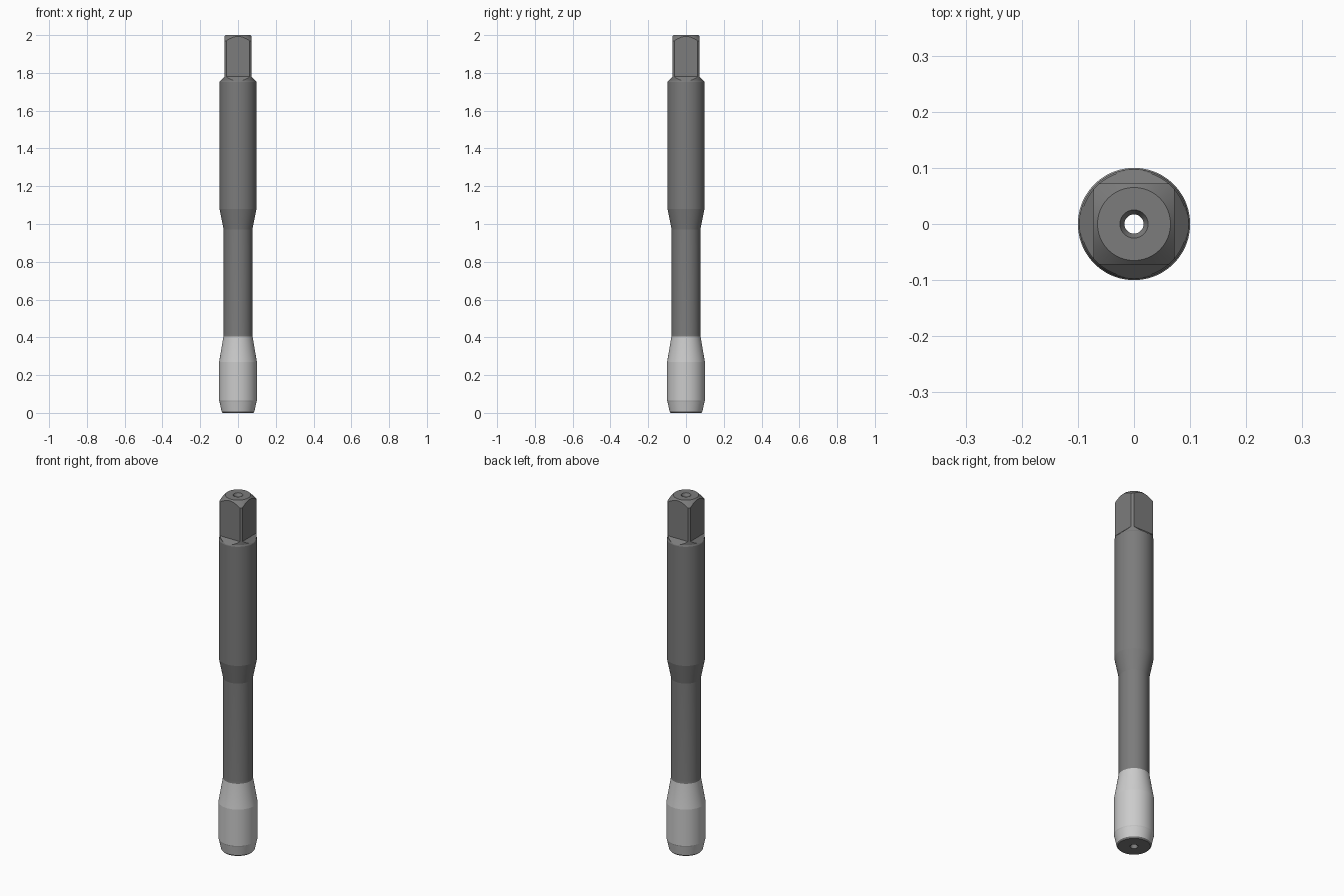
import bpy, bmesh, math

if "Cube" in bpy.data.objects:
    bpy.data.objects.remove(bpy.data.objects["Cube"])

SEG = 96


def material(name, g):
    m = bpy.data.materials.new(name)
    m.diffuse_color = (g, g, g, 1)
    m.use_nodes = True
    m.node_tree.nodes["Principled BSDF"].inputs["Base Color"].default_value = m.diffuse_color
    return m


def mesh_object(name, bm):
    bmesh.ops.recalc_face_normals(bm, faces=bm.faces)
    me = bpy.data.meshes.new(name)
    bm.to_mesh(me)
    bm.free()
    ob = bpy.data.objects.new(name, me)
    bpy.context.collection.objects.link(ob)
    return ob


def stack_rings(bm, profile, n, offset=0.0):
    return [[bm.verts.new((r * math.cos(offset + 2 * math.pi * i / n),
                           r * math.sin(offset + 2 * math.pi * i / n), z))
             for i in range(n)] for r, z in profile]


def bridge(bm, a, b):
    n = len(a)
    for i in range(n):
        j = (i + 1) % n
        bm.faces.new((a[i], a[j], b[j], b[i]))


# Tool body: closed (radius, z) outline turned around the axis, with a through bore
outline = [(0.017, 0.012), (0.02, 0), (0.081, 0), (0.087, 0.008),
           (0.098, 0.06), (0.1, 0.065), (0.1, 0.27), (0.077, 0.405),
           (0.076, 0.42), (0.076, 0.97), (0.098, 1.08), (0.098, 1.752),
           (0.095, 1.76), (0.095, 1.97), (0.065, 2.0),
           (0.025, 2.0), (0.017, 1.985)]
bm = bmesh.new()
rings = stack_rings(bm, outline, SEG)
for k in range(len(rings)):
    bridge(bm, rings[k], rings[(k + 1) % len(rings)])
tap = mesh_object("tap_body", bm)

# Square drive: intersect with a square prism that flares out below the flats
d = math.sqrt(2)
bm = bmesh.new()
rings = stack_rings(bm, [(0.2 * d, -0.1), (0.2 * d, 1.652), (0.072 * d, 1.78),
                         (0.072 * d, 2.1)], 4, math.pi / 4)
for a, b in zip(rings, rings[1:]):
    bridge(bm, a, b)
bm.faces.new(rings[0])
bm.faces.new(rings[-1])
cutter = mesh_object("square_drive_cutter", bm)
cutter.hide_render = True

mod = tap.modifiers.new("square_drive", 'BOOLEAN')
mod.operation = 'INTERSECT'
mod.solver = 'EXACT'
mod.object = cutter
bpy.context.view_layer.objects.active = tap
tap.select_set(True)
bpy.ops.object.modifier_apply(modifier=mod.name)
bpy.data.objects.remove(cutter)

# Dark shank, light cutting head
tap.data.materials.clear()
tap.data.materials.append(material("dark_steel", 0.2))
tap.data.materials.append(material("light_steel", 0.6))
for p in tap.data.polygons:
    c = p.center
    head = 0.008 < c.z < 0.408 and math.hypot(c.x, c.y) > 0.05
    p.material_index = 1 if head else 0

bpy.ops.object.shade_smooth_by_angle(angle=math.radians(8))
